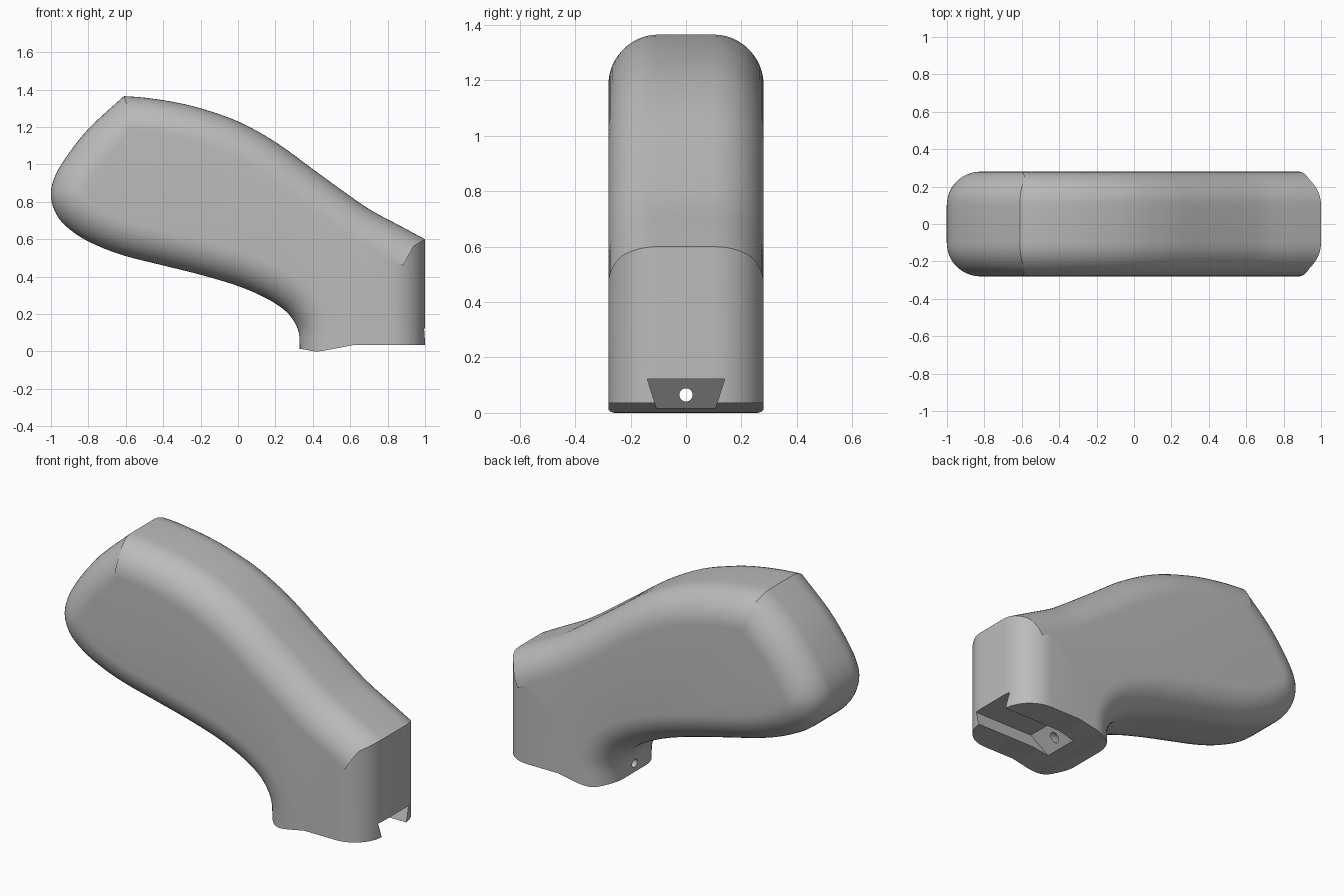
import bpy, bmesh, math
from mathutils import Vector

cube = bpy.data.objects.get("Cube")
if cube:
    bpy.data.objects.remove(cube, do_unlink=True)

grey = bpy.data.materials.new("plain grey")
grey.use_nodes = True
colour = (0.5, 0.5, 0.5, 1)
grey.diffuse_color = colour
grey.node_tree.nodes["Principled BSDF"].inputs["Base Color"].default_value = colour

HALF, RADIUS, STEPS = 0.28, 0.18, 12


def loft(name, rings):
    """Join matching closed rings of points and cap both ends."""
    bm = bmesh.new()
    loops = [[bm.verts.new(p) for p in ring] for ring in rings]
    n = len(loops[0])
    for a, b in zip(loops, loops[1:]):
        for i in range(n):
            j = (i + 1) % n
            bm.faces.new((a[i], a[j], b[j], b[i]))
    bm.faces.new(loops[0])
    bm.faces.new(loops[-1][::-1])
    bmesh.ops.recalc_face_normals(bm, faces=bm.faces)
    mesh = bpy.data.meshes.new(name)
    bm.to_mesh(mesh)
    bm.free()
    mesh.materials.append(grey)
    obj = bpy.data.objects.new(name, mesh)
    bpy.context.collection.objects.link(obj)
    return obj


def smooth_path(points, cuts=4):
    """Catmull-Rom curve through the points, without its last point."""
    p = [Vector(q) for q in points]
    p = [2 * p[0] - p[1]] + p + [2 * p[-1] - p[-2]]
    out = []
    for a, b, c, d in zip(p, p[1:], p[2:], p[3:]):
        for k in range(cuts):
            t = k / cuts
            out.append(0.5 * (2 * b + (c - a) * t + (2 * a - 5 * b + 4 * c - d) * t * t
                              + (3 * b - a - 3 * c + d) * t ** 3))
    return out


def inset(points, d):
    """Move a clockwise outline inward by d, with mitred corners."""
    out = []
    for i, p in enumerate(points):
        e1 = (p - points[i - 1]).normalized()
        e2 = (points[(i + 1) % len(points)] - p).normalized()
        n1, n2 = Vector((e1.y, -e1.x)), Vector((e2.y, -e2.x))
        out.append(p + (n1 + n2) * d / (1 + n1.dot(n2)))
    return out


def cut(target, cutter):
    cutter.hide_render = True
    mod = target.modifiers.new("cut", 'BOOLEAN')
    mod.operation, mod.solver, mod.object = 'DIFFERENCE', 'EXACT', cutter
    bpy.context.view_layer.objects.active = target
    bpy.ops.object.modifier_apply(modifier=mod.name)
    bpy.data.objects.remove(cutter, do_unlink=True)


# Side outline: top curve, neck end, then underside and rounded heel
top = [(-.61, 1.365), (-.5, 1.357), (-.35, 1.335), (-.2, 1.3), (0, 1.23), (.2, 1.12),
       (.4, .975), (.6, .83), (.72, .75), (.87, .67), (1, .6)]
under = [(.33, .03), (.325, .1), (.3, .16), (.25, .22), (.15, .285), (0, .35),
         (-.2, .41), (-.4, .46), (-.6, .51), (-.75, .565), (-.87, .63), (-.96, .715),
         (-1, .82), (-.985, .92), (-.925, 1.03), (-.8, 1.19), (-.61, 1.365)]
outline = (smooth_path(top) + [Vector((1, .6)), Vector((1, -.4)), Vector((.33, -.4))]
           + smooth_path(under))

# Rounded body: the outline shrinks along a quarter circle towards both sides
layers = [(HALF - RADIUS + RADIUS * math.sin(a), RADIUS * (1 - math.cos(a)))
          for a in (k * math.pi / 2 / STEPS for k in range(STEPS + 1))]
layers = [(-y, d) for y, d in reversed(layers)] + layers
grip = loft("grip_body", [[(p.x, y, p.y) for p in inset(outline, d)] for y, d in layers])

# Shaped foot
foot = smooth_path([(.3, .018), (.36, .01), (.42, 0), (.5, .012), (.62, .035)])
foot += [Vector((.62, .035)), Vector((1.2, .035)), Vector((1.2, -.6)), Vector((.2, -.6)),
         Vector((.2, .018))]
cut(grip, loft("foot_cutter", [[(p.x, y, p.y) for p in foot] for y in (-.5, .5)]))

# Dovetail slot with a sloping inner end
def slot_ring(x_low, x_high):
    low, high, w_low, w_high = -.05, .123, .085, .14
    return [(x_low, -w_low, low), (x_low, w_low, low),
            (x_high, w_high, high), (x_high, -w_high, high)]


cut(grip, loft("slot_cutter", [slot_ring(.46, .61), slot_ring(1.2, 1.2)]))

# Screw hole through the neck
circle = [(k * math.tau / 24) for k in range(24)]
cut(grip, loft("hole_cutter", [[(x, .024 * math.cos(a), .065 + .024 * math.sin(a))
                                for a in circle] for x in (.2, .8)]))

bpy.ops.object.select_all(action='DESELECT')
grip.select_set(True)
bpy.context.view_layer.objects.active = grip
bpy.ops.object.shade_smooth_by_angle(angle=math.radians(30))
